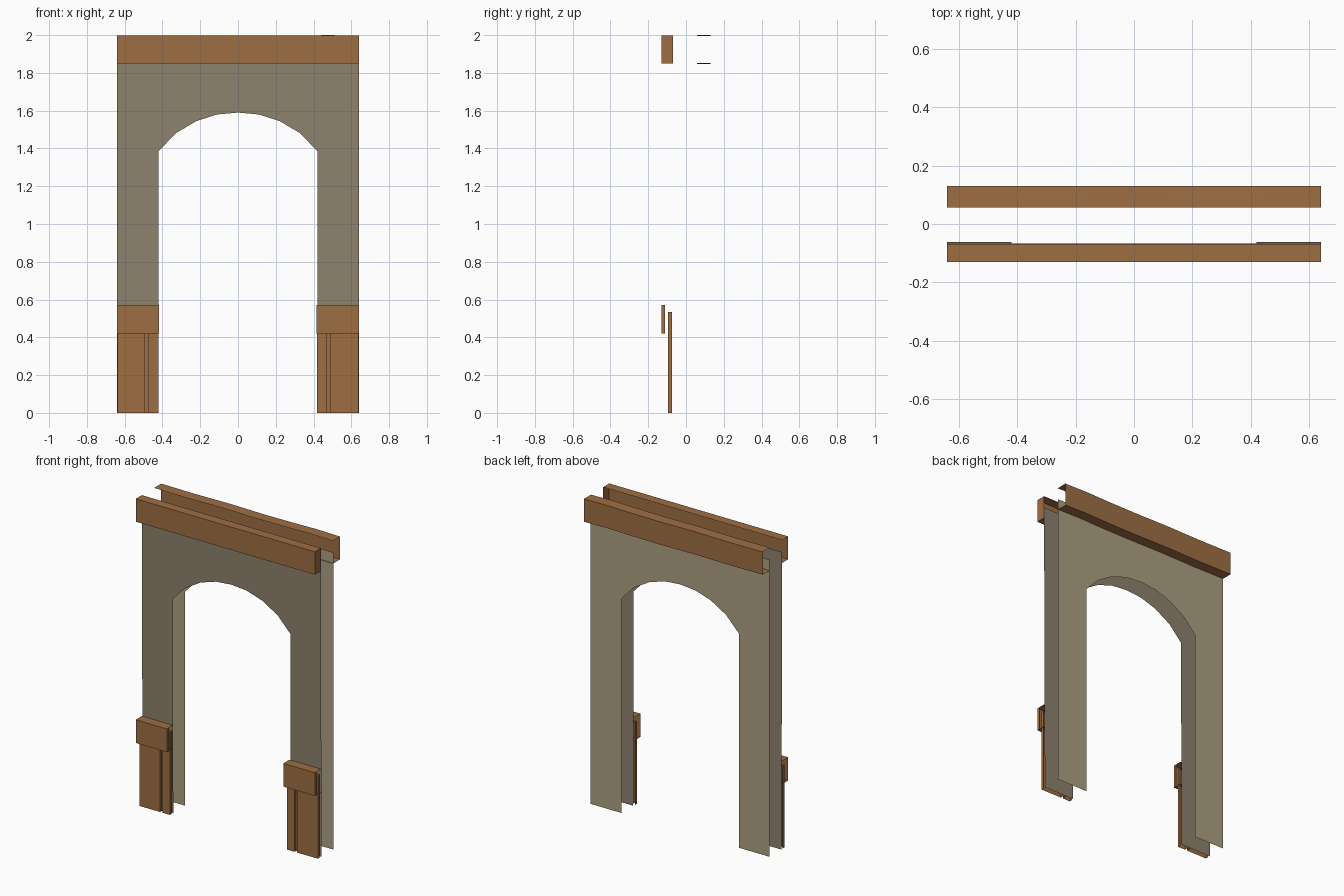
import bpy, bmesh

if "Cube" in bpy.data.objects:
    bpy.data.objects.remove(bpy.data.objects["Cube"])


def material(name, rgb):
    lin = [((c / 255 + 0.055) / 1.055) ** 2.4 for c in rgb]
    m = bpy.data.materials.new(name)
    m.diffuse_color = (*lin, 1.0)
    m.use_nodes = True
    m.node_tree.nodes["Principled BSDF"].inputs["Base Color"].default_value = m.diffuse_color
    return m


WOOD = material("brown wood", (158, 111, 68))
PLASTER_FRONT = material("grey plaster", (143, 130, 111))
PLASTER_BACK = material("tan plaster", (174, 160, 130))


def make(name, faces, mat):
    """Build an object from a list of polygons given as point lists."""
    bm = bmesh.new()
    for pts in faces:
        bm.faces.new([bm.verts.new(p) for p in pts])
    bmesh.ops.remove_doubles(bm, verts=bm.verts, dist=0.0005)
    me = bpy.data.meshes.new(name)
    bm.to_mesh(me)
    bm.free()
    me.materials.append(mat)
    ob = bpy.data.objects.new(name, me)
    bpy.context.collection.objects.link(ob)
    return ob


# Thin wall sheet with an arched opening, leaning very slightly
ARCH = [(0.42, 1.385), (0.33, 1.48), (0.22, 1.545), (0.11, 1.58), (0, 1.59)]
WALL_TOP = 1.92


def wall(name, side, y_bottom, y_top, mat):
    arch = ARCH + [(-x, z) for x, z in reversed(ARCH[:-1])]
    outline = [(0.42, 0), (0.64, 0), (0.64, WALL_TOP), (-0.64, WALL_TOP),
               (-0.64, 0), (-0.42, 0)] + arch[::-1]
    pts = [(x, side * (y_bottom + (y_top - y_bottom) * z / WALL_TOP), z)
           for x, z in outline]
    make(name, [pts if side < 0 else pts[::-1]], mat)


wall("front_wall", -1, 0.061, 0.068, PLASTER_FRONT)
wall("back_wall", 1, 0.061, 0.061, PLASTER_BACK)


# Open wooden channel: top, outer face and bottom, running along x
def channel(side, xs, inner, outer, z0, z1, wobble=None):
    faces = []
    wobble = wobble or [0] * len(xs)
    prof = [(inner, z1), (outer, z1), (outer, z0), (inner, z0)]
    for i in range(len(xs) - 1):
        for (ya, za), (yb, zb) in zip(prof, prof[1:]):
            a, b, wa, wb = xs[i], xs[i + 1], wobble[i], wobble[i + 1]
            q = [(a, side * ya, za + wa), (a, side * yb, zb + wa),
                 (b, side * yb, zb + wb), (b, side * ya, za + wb)]
            faces.append(q if side < 0 else q[::-1])
    return faces


def end_cap(x, y0, y1, z0, z1):
    return [(x, y0, z0), (x, y1, z0), (x, y1, z1), (x, y0, z1)]


# Top beams: the front one is capped at its right end, the back one is open
make("front_beam", channel(-1, [-0.64, 0.64], 0.068, 0.13, 1.85, 1.998)
     + [end_cap(0.64, -0.13, -0.068, 1.85, 1.998)], WOOD)
make("back_beam", channel(1, [-0.64, -0.4, -0.15, 0.1, 0.34, 0.47, 0.64],
                          0.057, 0.13, 1.85, 1.997,
                          [0, -0.002, 0.001, -0.002, 0, 0.003, 0]), WOOD)


# Box open at the back, for boards lying against the wall
def board(x0, x1, y0, y1, z0, z1):
    return [
        [(x0, y0, z0), (x1, y0, z0), (x1, y0, z1), (x0, y0, z1)],
        [(x1, y0, z0), (x1, y1, z0), (x1, y1, z1), (x1, y0, z1)],
        [(x0, y1, z0), (x0, y0, z0), (x0, y0, z1), (x0, y1, z1)],
        [(x0, y0, z1), (x1, y0, z1), (x1, y1, z1), (x0, y1, z1)],
    ]


# Panelling at the foot of each leg: two boards, a groove strip and a rail
for label, x0, x1, g0, g1 in (("left", -0.64, -0.418, -0.492, -0.474),
                              ("right", 0.415, 0.64, 0.470, 0.488)):
    make(label + "_outer_board", board(x0 + 0.003, g0, -0.095, -0.075, 0, 0.535), WOOD)
    make(label + "_inner_board", board(g1, x1 - 0.003, -0.095, -0.075, 0, 0.535), WOOD)
    make(label + "_groove", board(g0, g1, -0.078, -0.075, 0, 0.535)[:1], WOOD)
    make(label + "_rail", channel(-1, [x0, x1], 0.068, 0.13, 0.42, 0.57)
         + [end_cap(x1, -0.13, -0.11, 0.42, 0.57)[::-1]], WOOD)
